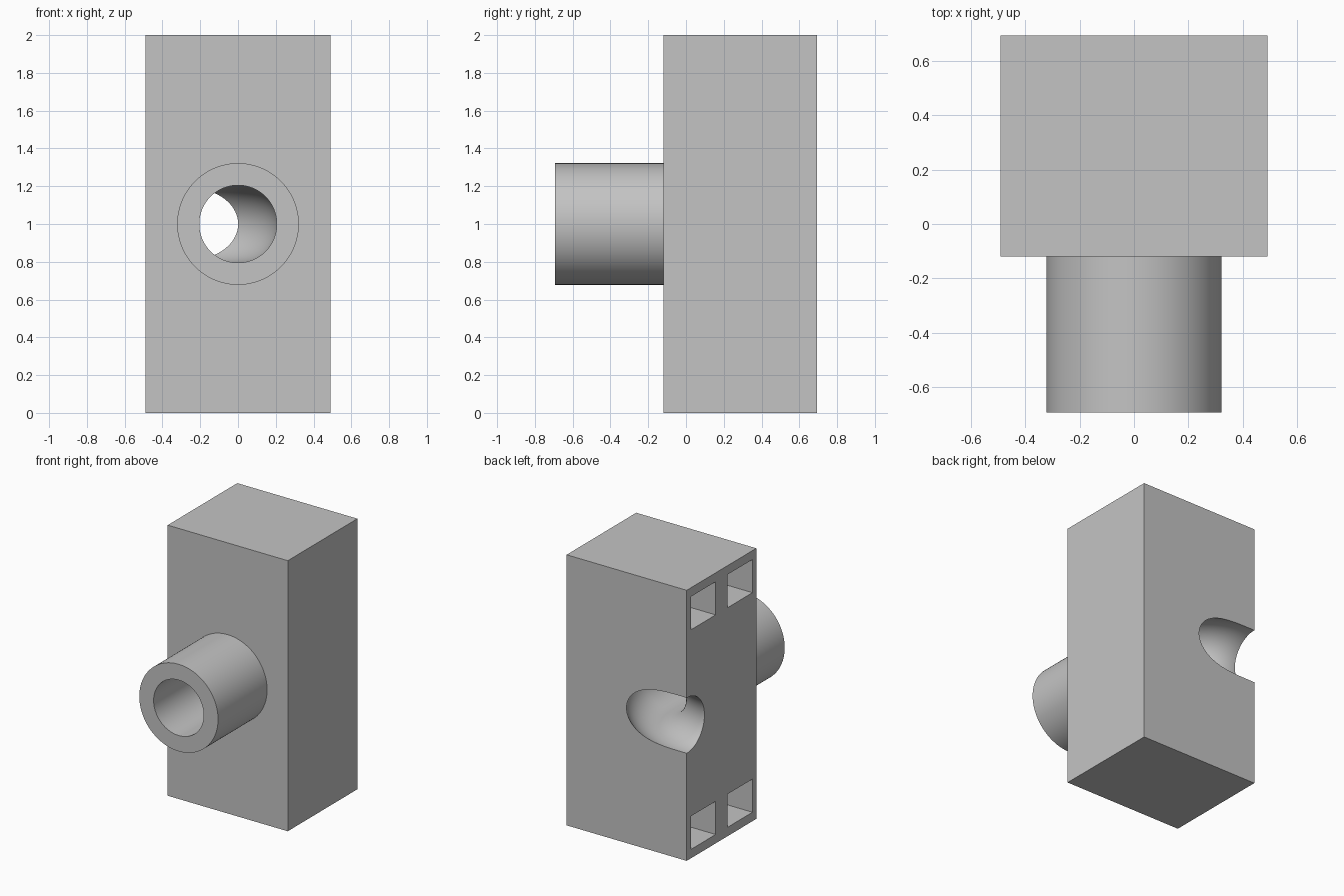
import bpy, bmesh, math
from mathutils import Vector, Matrix

if "Cube" in bpy.data.objects:
    bpy.data.objects.remove(bpy.data.objects["Cube"])

HALF_X, BACK, FRONT, TIP = 0.491, 0.693, -0.12, -0.693
BORE, SPOUT, BEND, MID_Z = 0.205, 0.322, 0.49, 1.0
SIDES = 96

grey = bpy.data.materials.new("plain grey")
grey.use_nodes = True
colour = (0.55, 0.55, 0.55, 1)
grey.diffuse_color = colour
grey.node_tree.nodes["Principled BSDF"].inputs["Base Color"].default_value = colour


def make_object(name, bm):
    bmesh.ops.recalc_face_normals(bm, faces=bm.faces)
    mesh = bpy.data.meshes.new(name)
    bm.to_mesh(mesh)
    bm.free()
    mesh.materials.append(grey)
    obj = bpy.data.objects.new(name, mesh)
    bpy.context.collection.objects.link(obj)
    return obj


def box(name, low, high):
    low, high = Vector(low), Vector(high)
    bm = bmesh.new()
    place = Matrix.Translation((low + high) / 2) @ Matrix.Diagonal((*(high - low), 1))
    bmesh.ops.create_cube(bm, size=1, matrix=place)
    return make_object(name, bm)


def swept_pipe(name, path, radius):
    """Closed round bar along (x, y, heading angle) stations at mid height."""
    bm = bmesh.new()
    rings = []
    for x, y, heading in path:
        across = Vector((math.cos(heading), math.sin(heading), 0))
        ring = []
        for i in range(SIDES):
            a = math.tau * i / SIDES
            offset = across * math.cos(a) * radius
            ring.append(bm.verts.new(Vector((x, y, MID_Z + math.sin(a) * radius)) + offset))
        rings.append(ring)
    for a, b in zip(rings, rings[1:]):
        for i in range(SIDES):
            j = (i + 1) % SIDES
            bm.faces.new((a[i], a[j], b[j], b[i]))
    bm.faces.new(rings[0])
    bm.faces.new(rings[-1])
    return make_object(name, bm)


def combine(target, tool, operation):
    mod = target.modifiers.new(operation, "BOOLEAN")
    mod.operation = operation
    mod.solver = "EXACT"
    mod.object = tool
    bpy.context.view_layer.objects.active = target
    bpy.ops.object.modifier_apply(modifier=mod.name)
    bpy.data.objects.remove(tool)


# Block with the round spout on its front
body = box("body", (-HALF_X, FRONT, 0), (HALF_X, BACK, 2))
spout = swept_pipe("spout", [(0, TIP, 0), (0, 0.1, 0)], SPOUT)
combine(body, spout, "UNION")

# Bore: straight in from the spout, then a quarter bend out at the back corner
bend_y = BACK - BEND - 0.002
path = [(0, TIP - 0.1, 0)]
for i in range(33):
    a = math.pi / 2 * i / 32
    path.append((BEND * (math.cos(a) - 1), bend_y + BEND * math.sin(a), a))
path.append((-0.8, bend_y + BEND, math.pi / 2))
combine(body, swept_pipe("bore_cutter", path, BORE), "DIFFERENCE")

# Four rectangular pockets in the side, near the top and bottom
for y in (-0.075, 0.355):
    for z in (0.066, 1.689):
        pocket = box("pocket_cutter", (-0.6, y, z), (-0.09, y + 0.29, z + 0.245))
        combine(body, pocket, "DIFFERENCE")

bpy.ops.object.select_all(action="DESELECT")
body.select_set(True)
bpy.context.view_layer.objects.active = body
bpy.ops.object.shade_smooth_by_angle(angle=math.radians(30))
